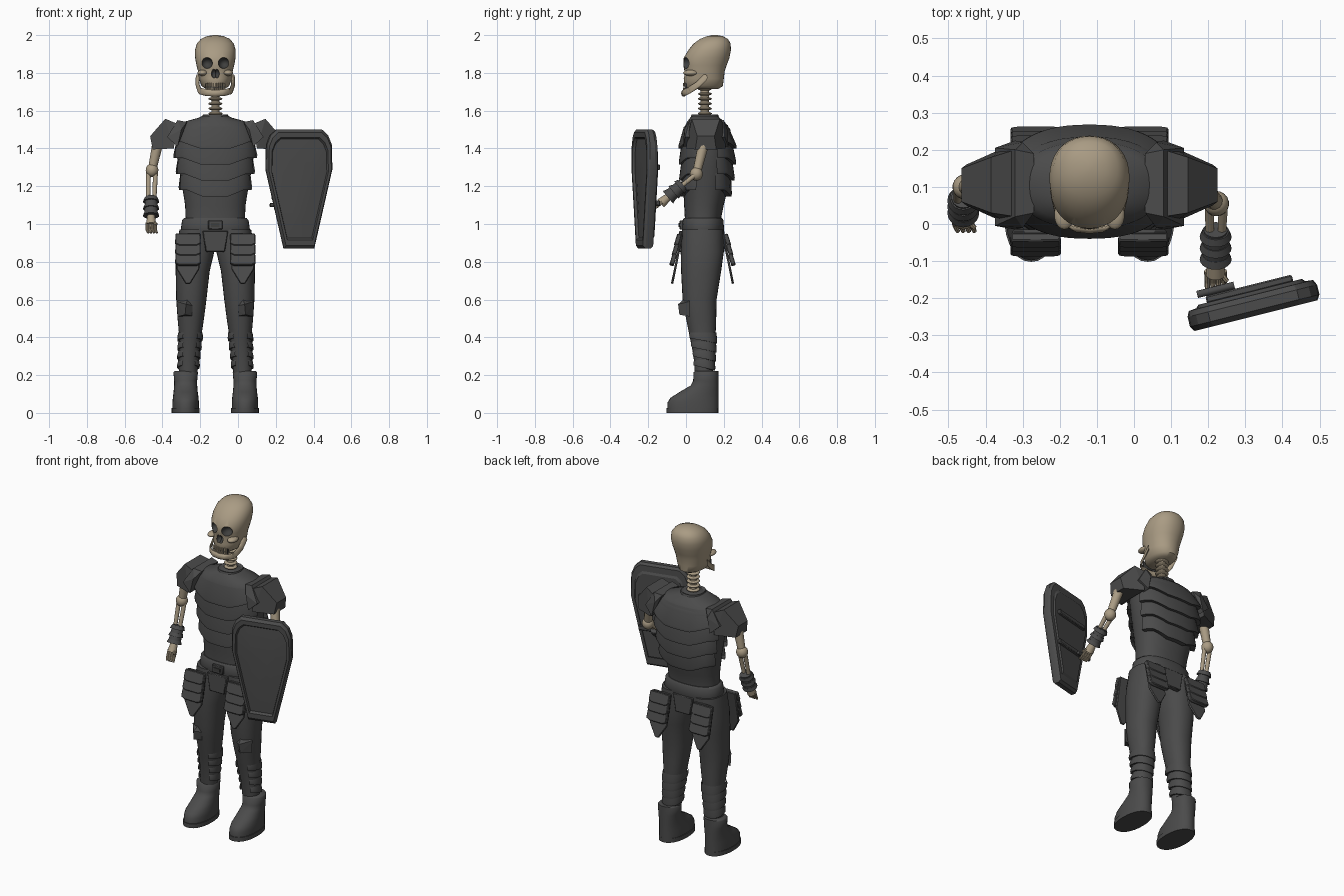
import bpy, bmesh, math
from mathutils import Vector, Matrix

if "Cube" in bpy.data.objects:
    bpy.data.objects.remove(bpy.data.objects["Cube"])

MID = -0.12  # centre line of the body


def material(name, color):
    m = bpy.data.materials.new(name)
    m.use_nodes = True
    m.diffuse_color = (*color, 1)
    m.node_tree.nodes["Principled BSDF"].inputs["Base Color"].default_value = (*color, 1)
    return m


ARMOR = material("dark armor", (0.07, 0.07, 0.07))
BONE = material("old bone", (0.40, 0.33, 0.23))
HOLLOW = material("dark hollow", (0.05, 0.05, 0.048))


def finish(name, bm, mat, angle=35):
    bmesh.ops.recalc_face_normals(bm, faces=bm.faces)
    me = bpy.data.meshes.new(name)
    bm.to_mesh(me)
    bm.free()
    me.materials.append(mat)
    for p in me.polygons:
        p.use_smooth = angle > 0
    if angle:
        me.set_sharp_from_angle(angle=math.radians(angle))
    ob = bpy.data.objects.new(name, me)
    bpy.context.collection.objects.link(ob)
    return ob


def skin(bm, loops, closed=True, caps=True):
    vs = [[bm.verts.new(p) for p in loop] for loop in loops]
    n = len(vs[0])
    for a, b in zip(vs, vs[1:]):
        for i in range(n if closed else n - 1):
            j = (i + 1) % n
            bm.faces.new((a[i], a[j], b[j], b[i]))
    if caps:
        bm.faces.new(vs[0])
        bm.faces.new(vs[-1])


def around(ring, t, grow=0, power=2.3):
    # point on a rounded-box section: ring = (z, cx, cy, hx, hy)
    z, cx, cy, hx, hy = ring
    c, s = math.cos(t), math.sin(t)
    k = 2 / power
    return Vector((cx + math.copysign(abs(c) ** k, c) * (hx + grow),
                   cy + math.copysign(abs(s) ** k, s) * (hy + grow), z))


def section(rings, z):
    # linear interpolation between listed sections
    for a, b in zip(rings, rings[1:]):
        if a[0] <= z <= b[0]:
            f = (z - a[0]) / (b[0] - a[0])
            return [p + (q - p) * f for p, q in zip(a, b)]
    return rings[-1]


def loft(name, rings, mat, n=28, power=2.3, angle=50):
    bm = bmesh.new()
    skin(bm, [[around(r, math.tau * i / n, 0, power) for i in range(n)] for r in rings])
    return finish(name, bm, mat, angle)


def band(name, rings, start, end, top, bottom, flare, drop):
    # overlapping armor strip following a lofted body
    bm = bmesh.new()
    loops = [[], [], [], []]
    for i in range(25):
        t = math.radians(start + (end - start) * i / 24)
        low = bottom - drop(t)
        for loop, z, g in zip(loops, (top, low + 0.015, low, low), (0.004, flare, flare, -0.01)):
            r = section(rings, z)
            loop.append(around(r, t, g))
    skin(bm, loops, closed=False, caps=False)
    return finish(name, bm, ARMOR, 30)


def tube(name, a, b, r0, r1, mat=BONE, n=14):
    a, b = Vector(a), Vector(b)
    bm = bmesh.new()
    turn = (b - a).to_track_quat('Z', 'Y').to_matrix().to_4x4()
    bmesh.ops.create_cone(bm, cap_ends=True, segments=n, radius1=r0, radius2=r1, depth=(b - a).length,
                          matrix=Matrix.Translation((a + b) / 2) @ turn)
    return finish(name, bm, mat)


def ball(name, at, size, mat=BONE):
    bm = bmesh.new()
    bmesh.ops.create_uvsphere(bm, u_segments=18, v_segments=12, radius=1,
                              matrix=Matrix.Translation(at) @ Matrix.Diagonal((*size, 1)))
    return finish(name, bm, mat, 80)


def hull(name, points):
    bm = bmesh.new()
    vs = [bm.verts.new(p) for p in points]
    bmesh.ops.convex_hull(bm, input=vs)
    return finish(name, bm, ARMOR, 0)


def plate(name, outline, thick, at, tilt=0, mat=ARMOR, bevel=0.004):
    # flat plate with an outline in x and z, tilted about x
    bm = bmesh.new()
    skin(bm, [[(x, y, z) for x, z in outline] for y in (-thick / 2, thick / 2)])
    ob = finish(name, bm, mat, 30)
    ob.location = at
    ob.rotation_euler.x = tilt
    if bevel:
        mod = ob.modifiers.new("edge", 'BEVEL')
        mod.width = bevel
    return ob


def rect(w, h):
    return [(-w, -h), (w, -h), (w, h), (-w, h)]


# Skull: (z, front y, back y, half width)
skull_rows = [(1.715, 0, .17, .05), (1.73, -.01, .195, .073), (1.77, -.012, .2, .087), (1.81, -.008, .205, .092),
              (1.84, -.014, .215, .1), (1.88, -.012, .23, .107), (1.92, .012, .238, .108), (1.955, .04, .236, .098),
              (1.98, .075, .222, .076), (1.994, .11, .195, .045), (2.0, .14, .165, .012)]
skull = loft("skull", [(z, MID, (f + b) / 2, w, (b - f) / 2) for z, f, b, w in skull_rows], BONE, 36, 2.15, 80)
holes = [ball("eye_cutter", (MID + s * .046, -.01, 1.852), (.031, .045, .03), HOLLOW) for s in (-1, 1)]
holes += [ball("nose_cutter", (MID + s * .008, -.015, 1.80 - .004), (.014, .03, .024), HOLLOW) for s in (-1, 1)]
for h in holes:
    mod = skull.modifiers.new("socket", 'BOOLEAN')
    mod.operation, mod.object, mod.solver = 'DIFFERENCE', h, 'EXACT'
    mod.material_mode = 'TRANSFER'
baked = bpy.data.meshes.new_from_object(skull.evaluated_get(bpy.context.evaluated_depsgraph_get()))
skull.modifiers.clear()
skull.data = baked
baked.set_sharp_from_angle(angle=math.radians(50))
for h in holes:
    bpy.data.objects.remove(h)
for s in (-1, 1):
    ball("cheek_bone", (MID + s * .068, .025, 1.80), (.027, .04, .016))

# Jaw and teeth
half = [(.094, .1, 1.775), (.094, .06, 1.735), (.083, .012, 1.705), (.048, -.008, 1.695)]
path = half + [(0, -.012, 1.692)] + [(-x, y, z) for x, y, z in reversed(half)]
bm = bmesh.new()
skin(bm, [[(MID + x + (.01 if x > 0 else -.01 if x < 0 else 0) * math.cos(t),
            y + .014 * math.cos(t), z + .018 * math.sin(t))
           for t in [math.tau * i / 10 for i in range(10)]] for x, y, z in path])
finish("jaw", bm, BONE, 70)
plate("mouth", rect(.052, .02), .008, (MID, -.002, 1.725), mat=HOLLOW, bevel=0)
for i in range(-4, 5):
    for z in (1.737, 1.714):
        tube("tooth", (MID + i * .011, -.012 + abs(i) * .002, z - .009),
             (MID + i * .011, -.012 + abs(i) * .002, z + .009), .005, .005, n=8)

# Neck
tube("neck_core", (MID, .1, 1.55), (MID, .1, 1.74), .022, .022)
for i in range(6):
    ball("vertebra", (MID, .1, 1.585 + i * .026), (.038, .037, .01))

# Torso and overlapping chest and back strips
torso = [(.9, MID, .088, .165, .1), (1.03, MID, .09, .157, .096), (1.1, MID, .095, .16, .105),
         (1.2, MID, .105, .176, .12), (1.3, MID, .11, .195, .127), (1.42, MID, .11, .212, .13),
         (1.5, MID, .11, .205, .125), (1.54, MID, .105, .17, .1), (1.562, MID, .1, .09, .078),
         (1.575, MID, .1, .064, .068)]
loft("torso", torso, ARMOR, 40)
loft("collar", [(1.555, MID, .1, .075, .078), (1.58, MID, .1, .066, .07), (1.572, MID, .1, .045, .05)], ARMOR)


def point_down(t):
    return .035 * min(1, max(0, (.75 - abs(math.cos(t))) / .45))


for i in range(4):
    z = 1.515 - i * .085
    band("chest_strip", torso, 198, 342, z, z - .08, .02, point_down)
    band("back_strip", torso, 18, 162, z + .01, z - .08, .028, point_down)

# Belt
loft("belt", [(.955, MID, .09, .18, .108), (.965, MID, .09, .184, .112), (1.02, MID, .09, .176, .108),
              (1.032, MID, .09, .165, .1)], ARMOR, 40)
plate("buckle", rect(.038, .024), .02, (MID, -.024, .995))
plate("buckle_center", rect(.022, .01), .008, (MID, -.035, .995), mat=HOLLOW, bevel=0)
for y in (-.022, .19):
    plate("groin_plate", [(-.05, -.055), (.05, -.055), (.068, .055), (-.068, .055)], .03, (MID, y, .908))

# Parts shared by both sides
for s in (-1, 1):
    def out(x, y, z):
        return (MID + s * x, y, z)

    # Faceted shoulder guards
    hull("shoulder_guard", [out(x, y, z) for x, f, b, z in
                            [(.20, .02, .2, 1.53), (.265, .03, .18, 1.557), (.345, .06, .15, 1.465),
                             (.332, .05, .16, 1.395), (.22, .0, .21, 1.4)] for y in (f, b)])
    hull("shoulder_collar", [out(x, y, z) for x, f, b, z in
                             [(.15, .03, .19, 1.54), (.20, .02, .2, 1.55), (.255, -.005, .205, 1.46),
                              (.2, -.015, .225, 1.41), (.18, -.01, .22, 1.5)] for y in (f, b)])

    # Legs
    leg = [(z, MID + s * x, y, hx, hy) for z, x, y, hx, hy in
           [(.18, .145, .095, .047, .046), (.3, .14, .095, .052, .055), (.4, .133, .088, .058, .068),
            (.5, .13, .08, .07, .08), (.6, .127, .072, .08, .09), (.75, .12, .08, .09, .106),
            (.85, .108, .086, .102, .114), (.97, .1, .088, .09, .11)]]
    loft("leg", leg, ARMOR, 28, 2.2, 80)
    for i in range(4):
        z = .425 - i * .048
        band("calf_strip", leg, -60, 240, z, z - .042, .01, lambda t: .015 * math.sin(t))
    hull("knee_guard", [out(*p) for p in [(.085, .02, .56), (.2, .02, .51), (.205, .02, .59), (.155, -.042, .575),
                                          (.16, -.035, .52), (.1, .02, .51), (.14, .01, .62)]])

    # Boots
    loft("boot", [(z, MID + s * .157, (f + .172) / 2, w, (.172 - f) / 2) for z, f, w in
                  [(.02, -.098, .07), (.055, -.098, .07), (.08, -.082, .068), (.11, -.035, .064),
                   (.145, .025, .061), (.17, .038, .061), (.215, .04, .065), (.222, .05, .058)]], ARMOR, 28, 2.2, 60)
    loft("sole", [(z, MID + s * .157, .035, .074, .137) for z in (0, .026)], ARMOR, 28, 2.2)

    # Hip guards: a long pointed plate under three stacked ones, front and back
    for y, d in ((-.028, -1), (.203, 1)):
        plate("hip_plate", [(-.062, .12), (-.06, -.07), (-.012, -.15), (.012, -.15), (.06, -.07), (.062, .12)],
              .012, out(.145, y + d * .016, .83), d * .2)
        for i in range(3):
            plate("hip_strip", [(-.066, .03), (-.068, -.025), (-.045, -.036), (.045, -.036), (.068, -.025),
                                (.066, .03)], .024, out(.145, y + d * (.015 + .012 * i), .918 - i * .052), d * .3)


# Skeleton arms
def arm(shoulder, elbow, wrist, hand, curl):
    shoulder, elbow, wrist, hand = map(Vector, (shoulder, elbow, wrist, hand))
    tube("upper_arm", shoulder, elbow, .03, .022)
    ball("elbow", elbow, (.034, .034, .036))
    side = Vector((.019, 0, 0))
    for k in (-1, 1):
        tube("forearm_bone", elbow + side * k, wrist + side * k * .8, .013, .011)
    line = (hand - wrist).normalized()
    top = wrist - line * .045
    tube("cuff", top, hand - line * .025, .032, .036, ARMOR, 20)
    for i in range(3):
        p = top.lerp(hand - line * .02, .12 + .36 * i)
        tube("cuff_ring", p - line * .008, p + line * .012, .036, .043, ARMOR, 20)
    palm = hand + line * .025
    tube("palm", hand - line * .03, palm, .02, .027)
    for i in range(4):
        base = palm + Vector(((i - 1.5) * .015, 0, 0))
        mid = base + line * .03
        tube("finger", base - line * .01, mid, .0085, .0075, n=8)
        tube("fingertip", mid, mid + Vector(curl), .0075, .006, n=8)
    tube("thumb", hand, palm + Vector((.03, -.02, 0)), .009, .007, n=8)


arm((-.42, .1, 1.45), (-.455, .1, 1.285), (-.46, .055, 1.1), (-.46, .02, 1.02), (.008, -.018, -.016))
arm((.18, .1, 1.45), (.222, .055, 1.265), (.22, -.05, 1.18), (.22, -.115, 1.125), (0, -.03, -.012))

# Shield with raised rim and sunken face
right = [(.08, -.33), (.178, .09), (.175, .22), (.155, .27), (.122, .3)]
outline = right + [(-x, z) for x, z in reversed(right)]
layers = [(.8, .03), (.84, .022), (.96, .02), (1, .005), (1, -.022), (.95, -.036), (.86, -.036), (.83, -.022),
          (.45, -.03)]
bm = bmesh.new()
skin(bm, [[(x * k * 1.01, y, z * (k if k < .9 else k * 1.0)) for x, z in outline] for k, y in layers])
shield = finish("shield", bm, ARMOR, 25)
shield.location = (.32, -.212, 1.2)
shield.rotation_euler.z = math.radians(14)
for z in (-.09, .1):
    strap = plate("shield_strap", rect(.12, .014), .02, (0, .038, z))
    strap.parent = shield
tube("shield_grip", (.17, -.19, 1.1), (.27, -.165, 1.1), .01, .01, ARMOR)
